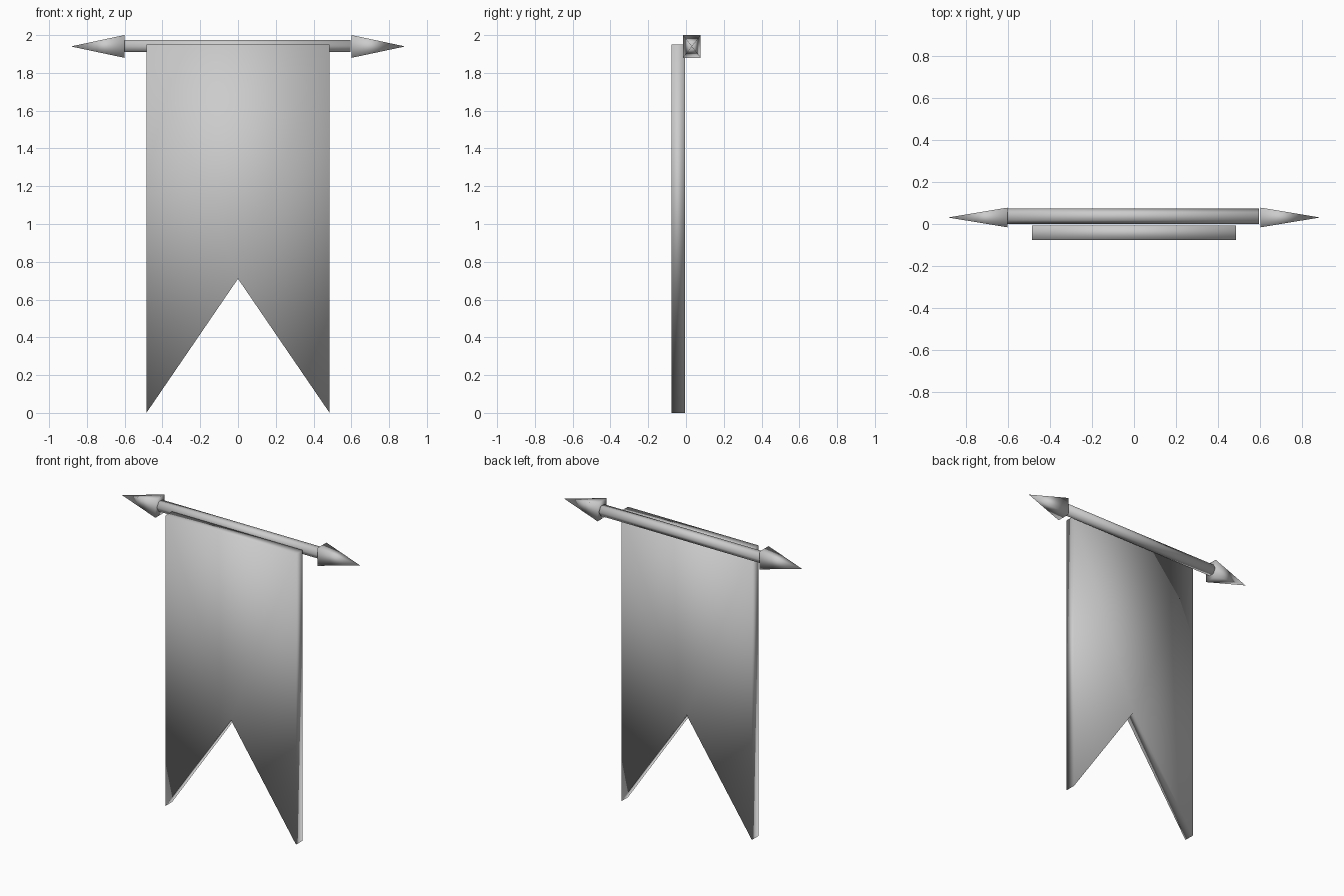
import bpy
from math import radians
from mathutils import Matrix

cube = bpy.data.objects.get("Cube")
if cube:
    bpy.data.objects.remove(cube)

# Single plain grey
grey = bpy.data.materials.new("plain_grey")
grey.use_nodes = True
grey.diffuse_color = (0.6, 0.6, 0.6, 1)
grey.node_tree.nodes["Principled BSDF"].inputs["Base Color"].default_value = (0.6, 0.6, 0.6, 1)


def finish(obj, name):
    obj.name = name
    obj.data.materials.append(grey)
    for face in obj.data.polygons:
        face.use_smooth = True


def prism(name, outline, y_front, y_back, faces):
    """Extrude an x-z outline along y; faces list the front polygons."""
    n = len(outline)
    verts = [(x, y, z) for y in (y_front, y_back) for x, z in outline]
    polys = list(faces) + [tuple(i + n for i in reversed(f)) for f in faces]
    polys += [(i, i + n, (i + 1) % n + n, (i + 1) % n) for i in range(n)]
    mesh = bpy.data.meshes.new(name)
    mesh.from_pydata(verts, [], polys)
    obj = bpy.data.objects.new(name, mesh)
    bpy.context.collection.objects.link(obj)
    finish(obj, name)


# Swallow-tailed cloth, split down the middle
prism("banner_cloth",
      [(-0.485, 0), (0, 0.71), (0.485, 0), (0.485, 1.95), (-0.485, 1.95)],
      -0.077, -0.006, [(0, 1, 4), (1, 3, 4), (1, 2, 3)])

# Six-sided pole, corners pointing front and back
bpy.ops.mesh.primitive_cylinder_add(vertices=6, radius=0.037, depth=1.197)
pole = bpy.context.object
pole.data.transform(Matrix.Rotation(radians(90), 4, "Y"))
pole.location = (-0.0035, 0.037, 1.942)
finish(pole, "pole")

# Four-sided pointed finials
for side, name in ((1, "left_finial"), (-1, "right_finial")):
    bpy.ops.mesh.primitive_cone_add(vertices=4, radius1=0.5 ** 0.5, radius2=0, depth=1)
    tip = bpy.context.object
    size = Matrix.Diagonal((0.12, 0.094, 0.283, 1))
    tip.data.transform(Matrix.Rotation(radians(90 * side), 4, "Y") @ size
                       @ Matrix.Rotation(radians(45), 4, "Z"))
    tip.location = (side * 0.7435, 0.031, 1.94)
    finish(tip, name)
